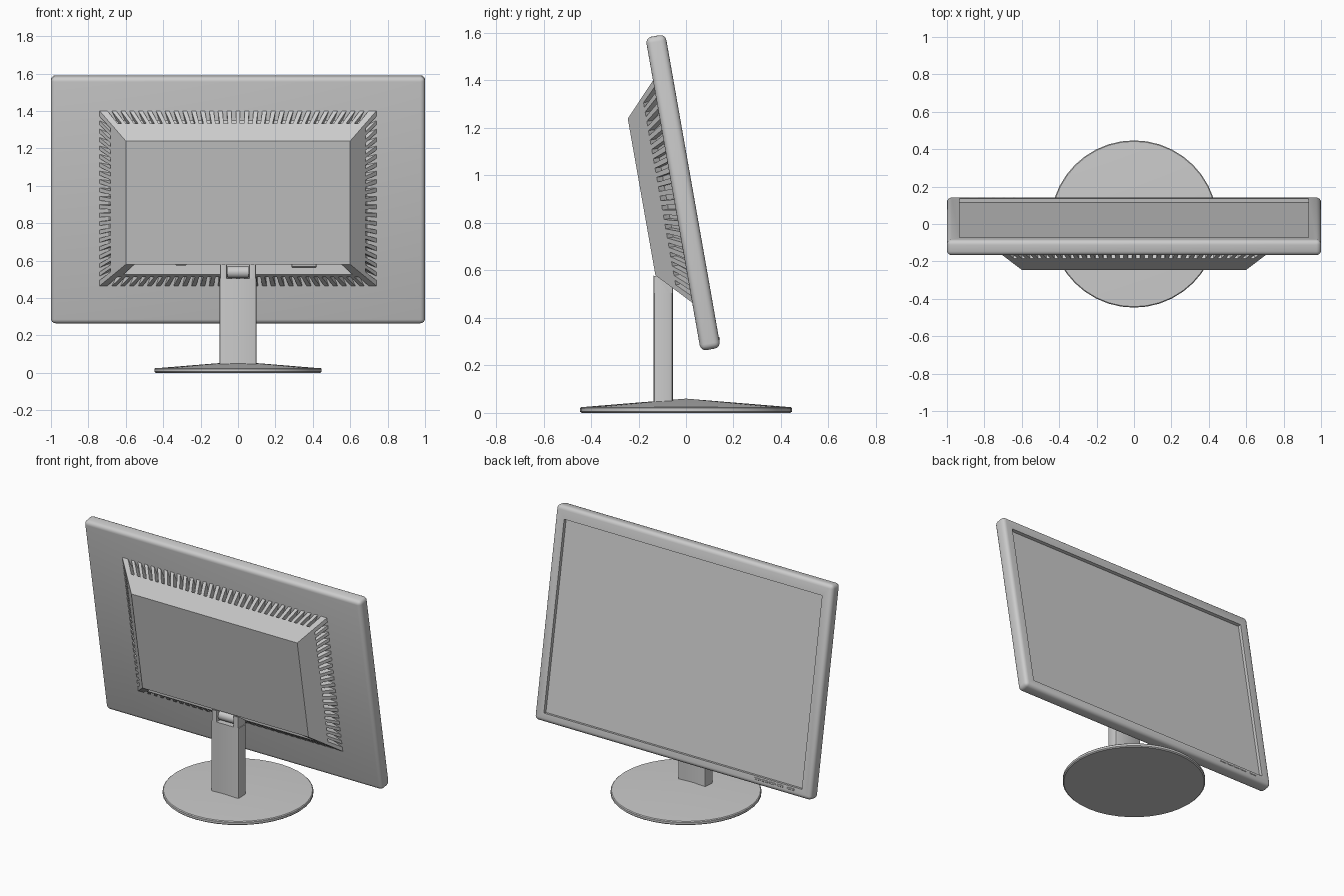
import bpy, bmesh, math
from mathutils import Vector, Matrix

if "Cube" in bpy.data.objects:
    bpy.data.objects.remove(bpy.data.objects["Cube"])

TILT = Matrix.Translation((0, -0.0125, 0.9275)) @ Matrix.Rotation(math.radians(10), 4, 'X')


def finish(bm, name, tilted=False, smooth=True, recalc=True):
    if recalc:
        bmesh.ops.recalc_face_normals(bm, faces=bm.faces)
    me = bpy.data.meshes.new(name)
    bm.to_mesh(me)
    bm.free()
    ob = bpy.data.objects.new(name, me)
    bpy.context.collection.objects.link(ob)
    if tilted:
        ob.matrix_world = TILT
    if smooth:
        bpy.ops.object.select_all(action='DESELECT')
        ob.select_set(True)
        bpy.context.view_layer.objects.active = ob
        bpy.ops.object.shade_smooth_by_angle(angle=math.radians(32))
    return ob


def box_bm(x, y, z, bevel=0, seg=1):
    bm = bmesh.new()
    bmesh.ops.create_cube(bm, size=1)
    for v in bm.verts:
        v.co = [a + (b - a) * (c + 0.5) for (a, b), c in zip((x, y, z), v.co)]
    if bevel:
        bmesh.ops.bevel(bm, geom=bm.edges[:], offset=bevel, segments=seg,
                        profile=0.5, affect='EDGES')
    return bm


# Display housing: rounded slab with the screen sunk into the +y side
bm = box_bm((-1, 1), (-0.0425, 0.0425), (-0.67, 0.67), 0.025, 4)
bm.normal_update()
face = max(bm.faces, key=lambda f: f.calc_area() * f.normal.y)
bmesh.ops.inset_region(bm, faces=[face], thickness=0.06)
bmesh.ops.translate(bm, vec=(0, 0, -0.012), verts=face.verts[:])
ext = bmesh.ops.extrude_discrete_faces(bm, faces=[face])['faces'][0]
bmesh.ops.translate(bm, vec=(0, -0.022, 0), verts=ext.verts[:])
finish(bm, "display_housing", True)

# Control buttons on the lower bezel
for i, (a, b) in enumerate([(-0.88, -0.83)] + [(-0.8 + k * 0.055, -0.755 + k * 0.055) for k in range(4)]):
    finish(box_bm((a, b), (0.035, 0.0455), (-0.637, -0.625), 0.002), f"button_{i}", True)

# Rear cover: frustum whose four slopes carry a row of fanned vent slots
bm = bmesh.new()
C = [(-1, -1), (1, -1), (1, 1), (-1, 1)]
outer = [Vector((sx * 0.74, -0.0425, 0.0125 + sz * 0.475)) for sx, sz in C]
inner = [Vector((sx * 0.60, -0.175, 0.0125 + sz * 0.335)) for sx, sz in C]


def cell(side, u0, u1, t0, t1):
    j = (side + 1) % 4

    def p(u, t):
        return outer[side].lerp(outer[j], u).lerp(inner[side].lerp(inner[j], u), t)
    f = bm.faces.new([bm.verts.new(p(*q)) for q in ((u0, t0), (u1, t0), (u1, t1), (u0, t1))])
    f.normal_update()
    return f


def sink(f, vec):
    g = bmesh.ops.extrude_discrete_faces(bm, faces=[f])['faces'][0]
    bmesh.ops.translate(bm, vec=vec, verts=g.verts[:])


T = 0.42
bm.faces.new([bm.verts.new(v) for v in inner])
for side, n in enumerate((30, 20, 30, 20)):
    lo, hi = 0.02, 0.98
    step = (hi - lo) / n
    cell(side, 0, lo, 0, T)
    cell(side, hi, 1, 0, T)
    for k in range(n):
        u = lo + k * step
        cell(side, u, u + step * 0.25, 0, T)
        slot = cell(side, u + step * 0.25, u + step * 0.75, 0, T)
        cell(side, u + step * 0.75, u + step, 0, T)
        sink(slot, slot.normal * -0.035)
    if side == 0:
        # connector bay in the underside slope
        cell(0, 0, 1, T, 0.52)
        cell(0, 0, 0.04, 0.52, 1)
        cell(0, 0.96, 1, 0.52, 1)
        sink(cell(0, 0.04, 0.96, 0.52, 1), Vector((0, 0.012, 0.08)))
    else:
        cell(side, 0, 1, T, 1)
bmesh.ops.remove_doubles(bm, verts=bm.verts[:], dist=1e-5)
finish(bm, "rear_cover", True, smooth=False, recalc=False)

# Connectors inside the bay
for i, (a, b, z) in enumerate([(-0.335, -0.275, -0.335), (0.285, 0.42, -0.345)]):
    finish(box_bm((a, b), (-0.14, -0.09), (z, -0.27), 0.004), f"connector_{i}", True)


# Neck: side profiles extruded across x
def extrude_profile(name, x0, x1, pts, bevel):
    bm = bmesh.new()
    f = bm.faces.new([bm.verts.new((x0, y, z)) for y, z in pts])
    g = bmesh.ops.extrude_face_region(bm, geom=[f])['geom']
    bmesh.ops.translate(bm, vec=(x1 - x0, 0, 0), verts=[v for v in g if isinstance(v, bmesh.types.BMVert)])
    bmesh.ops.recalc_face_normals(bm, faces=bm.faces)
    ed = [e for e in bm.edges if abs(e.verts[0].co.x - e.verts[1].co.x) < 1e-5
          and abs(e.verts[0].co.y - e.verts[1].co.y) < 1e-5]
    bmesh.ops.bevel(bm, geom=ed, offset=bevel, segments=2, profile=0.5, affect='EDGES')
    finish(bm, name)


extrude_profile("neck", -0.1, 0.1, [(-0.137, 0.03), (-0.055, 0.03), (-0.055, 0.505), (-0.137, 0.505)], 0.012)
for s, side in ((-1, "left"), (1, "right")):
    a, b = sorted((s * 0.06, s * 0.095))
    extrude_profile(f"neck_fork_{side}", a, b, [(-0.137, 0.49), (-0.055, 0.49), (-0.055, 0.525),
                                                (-0.122, 0.575), (-0.137, 0.578)], 0.006)

# Hinge barrel between the fork arms
bm = bmesh.new()
bmesh.ops.create_cone(bm, cap_ends=True, segments=20, radius1=0.032, radius2=0.032, depth=0.112,
                      matrix=Matrix.Translation((0, -0.093, 0.538)) @ Matrix.Rotation(math.pi / 2, 4, 'Y'))
finish(bm, "hinge_barrel")

# Foot: shallow cone with a rim, spun from a profile
bm = bmesh.new()
prof = [(0, 0), (0.44, 0), (0.447, 0.006), (0.447, 0.02), (0.442, 0.025), (0.43, 0.025), (0, 0.06)]
vs = [bm.verts.new((r, 0, z)) for r, z in prof]
es = [bm.edges.new(p) for p in zip(vs, vs[1:])]
bmesh.ops.spin(bm, geom=vs + es, axis=(0, 0, 1), cent=(0, 0, 0), angle=2 * math.pi, steps=40)
bmesh.ops.remove_doubles(bm, verts=bm.verts[:], dist=1e-4)
finish(bm, "foot")
